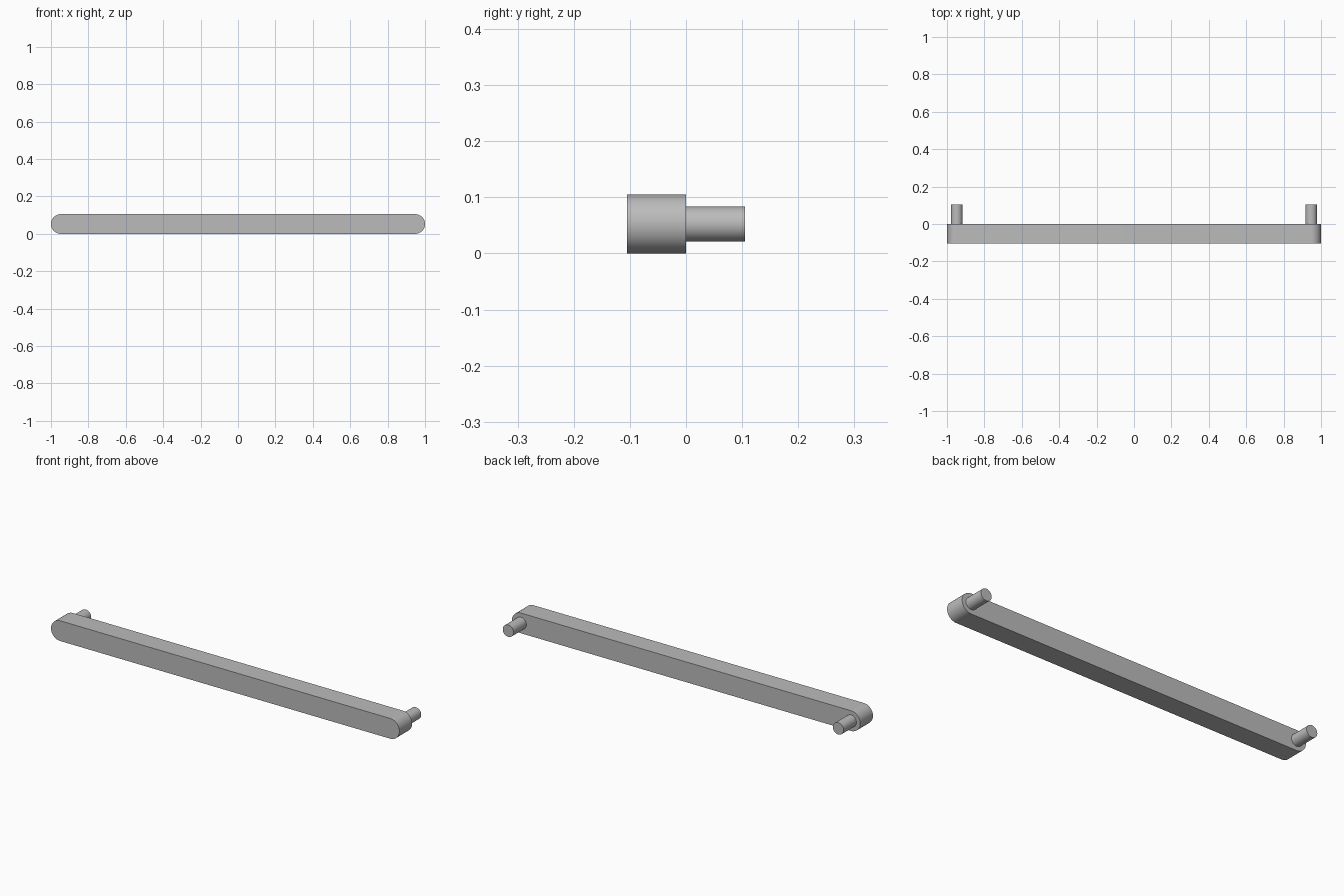
import bpy
import bmesh
from math import pi, sin, cos, radians

cube = bpy.data.objects.get("Cube")
if cube:
    bpy.data.objects.remove(cube, do_unlink=True)

RADIUS = 0.0525      # rounded ends of the bar
DEPTH = 0.105        # thickness of the bar and length of the pegs
PEG_RADIUS = 0.031
END_X = 1 - RADIUS   # centre of each rounded end
STEPS = 24           # segments per half circle

metal = bpy.data.materials.new("grey_metal")
metal.use_nodes = True
grey = (0.5, 0.5, 0.5, 1)
metal.diffuse_color = grey
metal.node_tree.nodes["Principled BSDF"].inputs["Base Color"].default_value = grey


def arc(cx, radius, start, sweep, steps):
    return [(cx + radius * cos(start + sweep * i / steps),
             RADIUS + radius * sin(start + sweep * i / steps))
            for i in range(steps + 1)]


def extrude_profile(name, profile, y0, y1):
    """Extrude an x-z outline along y into a closed solid."""
    bm = bmesh.new()
    face = bm.faces.new([bm.verts.new((x, y0, z)) for x, z in profile])
    result = bmesh.ops.extrude_face_region(bm, geom=[face], use_keep_orig=True)
    moved = [v for v in result["geom"] if isinstance(v, bmesh.types.BMVert)]
    bmesh.ops.translate(bm, verts=moved, vec=(0, y1 - y0, 0))
    bmesh.ops.recalc_face_normals(bm, faces=bm.faces)
    mesh = bpy.data.meshes.new(name)
    bm.to_mesh(mesh)
    bm.free()
    mesh.materials.append(metal)
    obj = bpy.data.objects.new(name, mesh)
    bpy.context.collection.objects.link(obj)
    bpy.ops.object.select_all(action="DESELECT")
    obj.select_set(True)
    bpy.context.view_layer.objects.active = obj
    bpy.ops.object.shade_smooth_by_angle(angle=radians(30))
    return obj


# Long bar with half-round ends
outline = arc(END_X, RADIUS, -pi / 2, pi, STEPS) + arc(-END_X, RADIUS, pi / 2, pi, STEPS)
extrude_profile("handle_bar", outline, -DEPTH, 0)

# Round mounting pegs on the back
for side, name in ((1, "left_peg"), (-1, "right_peg")):
    circle = arc(side * END_X, PEG_RADIUS, 0, 2 * pi, 2 * STEPS)[:-1]
    extrude_profile(name, circle, 0, DEPTH)
